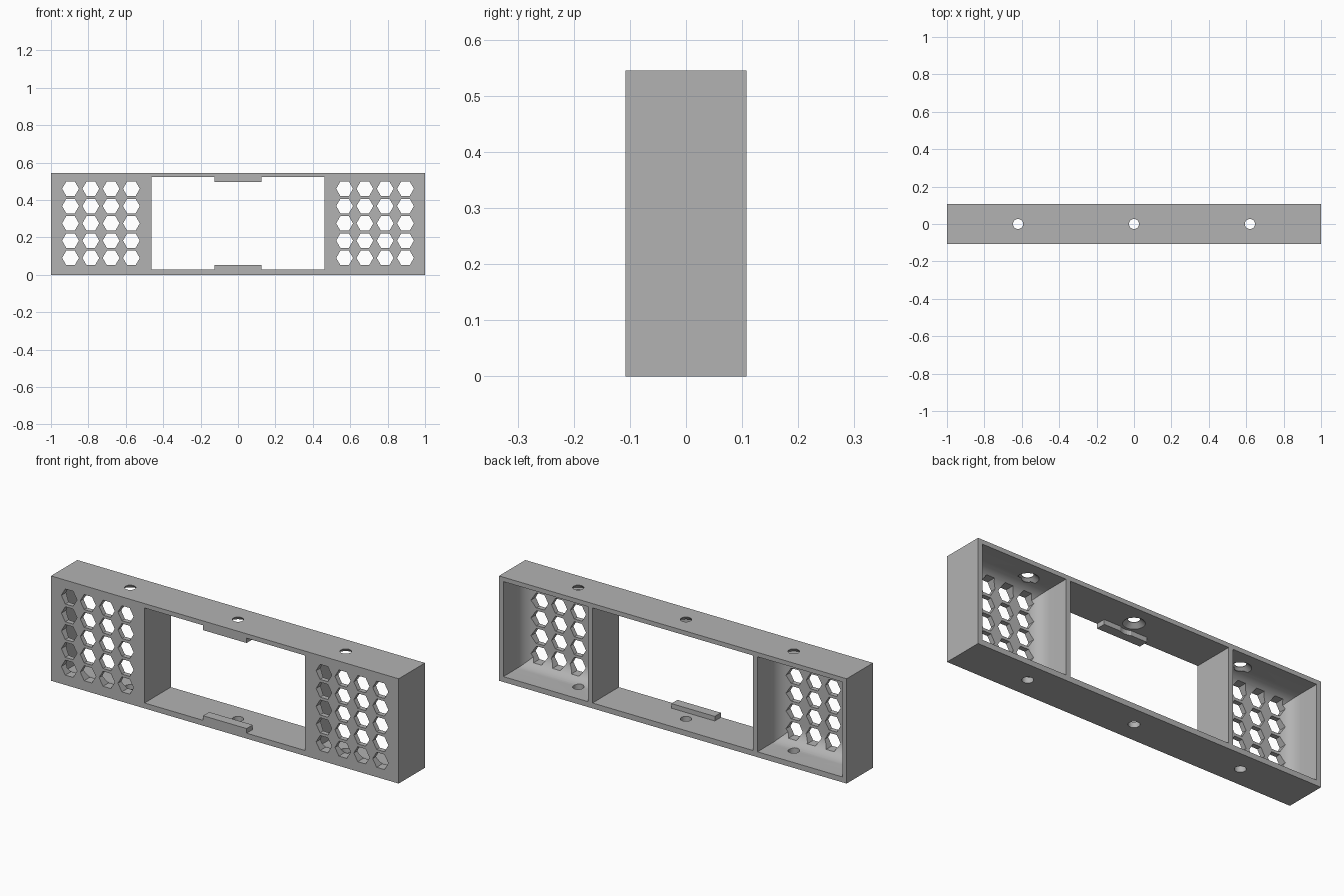
import bpy, bmesh, math
from mathutils import Matrix, Vector

if "Cube" in bpy.data.objects:
    bpy.data.objects.remove(bpy.data.objects["Cube"])

HALF_X, HALF_Y, HEIGHT = 1.0, 0.108, 0.545
WALL = 0.025
OPEN_X = 0.462          # half width of the central opening
FLOOR, CEILING = 0.028, 0.522

grey = bpy.data.materials.new("plain grey")
grey.use_nodes = True
grey.diffuse_color = (0.45, 0.45, 0.45, 1)
grey.node_tree.nodes["Principled BSDF"].inputs["Base Color"].default_value = grey.diffuse_color


def add_box(bm, low, high):
    low, high = Vector(low), Vector(high)
    matrix = Matrix.Translation((low + high) / 2) @ Matrix.Diagonal((*(high - low), 1))
    return bmesh.ops.create_cube(bm, size=1, matrix=matrix)["verts"]


def add_prism(bm, sides, r1, r2, depth, matrix):
    bmesh.ops.create_cone(bm, cap_ends=True, segments=sides, radius1=r1,
                          radius2=r2, depth=depth, matrix=matrix)


def make_object(name, bm):
    bmesh.ops.recalc_face_normals(bm, faces=bm.faces)
    mesh = bpy.data.meshes.new(name)
    bm.to_mesh(mesh)
    bm.free()
    mesh.materials.append(grey)
    obj = bpy.data.objects.new(name, mesh)
    bpy.context.collection.objects.link(obj)
    return obj


def cut(target, name, bm):
    cutter = make_object(name, bm)
    mod = target.modifiers.new(name, "BOOLEAN")
    mod.operation, mod.solver, mod.object = "DIFFERENCE", "EXACT", cutter
    bpy.context.view_layer.objects.active = target
    bpy.ops.object.modifier_apply(modifier=mod.name)
    bpy.data.objects.remove(cutter)


# Outer block
bm = bmesh.new()
add_box(bm, (-HALF_X, -HALF_Y, 0), (HALF_X, HALF_Y, HEIGHT))
frame = make_object("frame", bm)

# Central opening
bm = bmesh.new()
add_box(bm, (-OPEN_X, -1, FLOOR), (OPEN_X, 1, CEILING))
cut(frame, "opening_cutter", bm)

# Side compartments, open at the back, rounded where they meet the front plate
front = -HALF_Y + WALL
for side in (-1, 1):
    bm = bmesh.new()
    xs = sorted((side * (OPEN_X + WALL), side * (HALF_X - WALL)))
    add_box(bm, (xs[0], front, FLOOR), (xs[1], 0.3, CEILING))
    edges = [e for e in bm.edges if all(v.co.y < front + 0.001 for v in e.verts)]
    bmesh.ops.bevel(bm, geom=edges, offset=0.08, segments=10, profile=0.5, affect="EDGES")
    cut(frame, "compartment_cutter", bm)

# Hexagonal vent holes through both front plates
bm = bmesh.new()
for side in (-1, 1):
    for col in range(4):
        for row in range(5):
            place = Matrix.Translation((side * (0.57 + 0.1085 * col), -0.1, 0.09 + 0.0925 * row))
            turn = Matrix.Rotation(math.pi / 2, 4, "X") @ Matrix.Rotation(math.pi / 2, 4, "Z")
            hexagon = Matrix.Rotation(math.pi / 2, 4, "X")
            verts = bmesh.ops.create_cone(bm, cap_ends=True, segments=6, radius1=0.045,
                                          radius2=0.045, depth=0.3)["verts"]
            # points face left and right
            spin = 0 if max(v.co.x for v in verts) > 0.044 else math.pi / 6
            bmesh.ops.transform(bm, verts=verts,
                                matrix=place @ hexagon @ Matrix.Rotation(spin, 4, "Z"))
cut(frame, "vent_cutter", bm)

# Screw holes through top and bottom
HOLES = (-0.62, 0, 0.62)
bm = bmesh.new()
for x in HOLES:
    add_prism(bm, 32, 0.027, 0.027, 1, Matrix.Translation((x, 0, 0.25)))
cut(frame, "screw_hole_cutter", bm)

# Countersinks under the top wall
bm = bmesh.new()
for x in HOLES:
    add_prism(bm, 32, 0.052, 0.026, 0.022, Matrix.Translation((x, 0, CEILING + 0.0105)))
cut(frame, "countersink_cutter", bm)

# Stop tabs at the front of the opening, the upper one notched around its screw
for name, low, high in (("lower_tab", FLOOR, 0.052), ("upper_tab", 0.497, CEILING)):
    bm = bmesh.new()
    add_box(bm, (-0.125, -HALF_Y, low), (0.125, -0.058, high))
    tab = make_object(name, bm)
    if name == "upper_tab":
        bm = bmesh.new()
        add_prism(bm, 32, 0.066, 0.066, 1, Matrix.Translation((0, 0, 0.5)))
        cut(tab, "notch_cutter", bm)

# Smooth curves, sharp corners
bpy.ops.object.select_all(action="DESELECT")
frame.select_set(True)
bpy.context.view_layer.objects.active = frame
bpy.ops.object.shade_smooth_by_angle(angle=math.radians(30))
